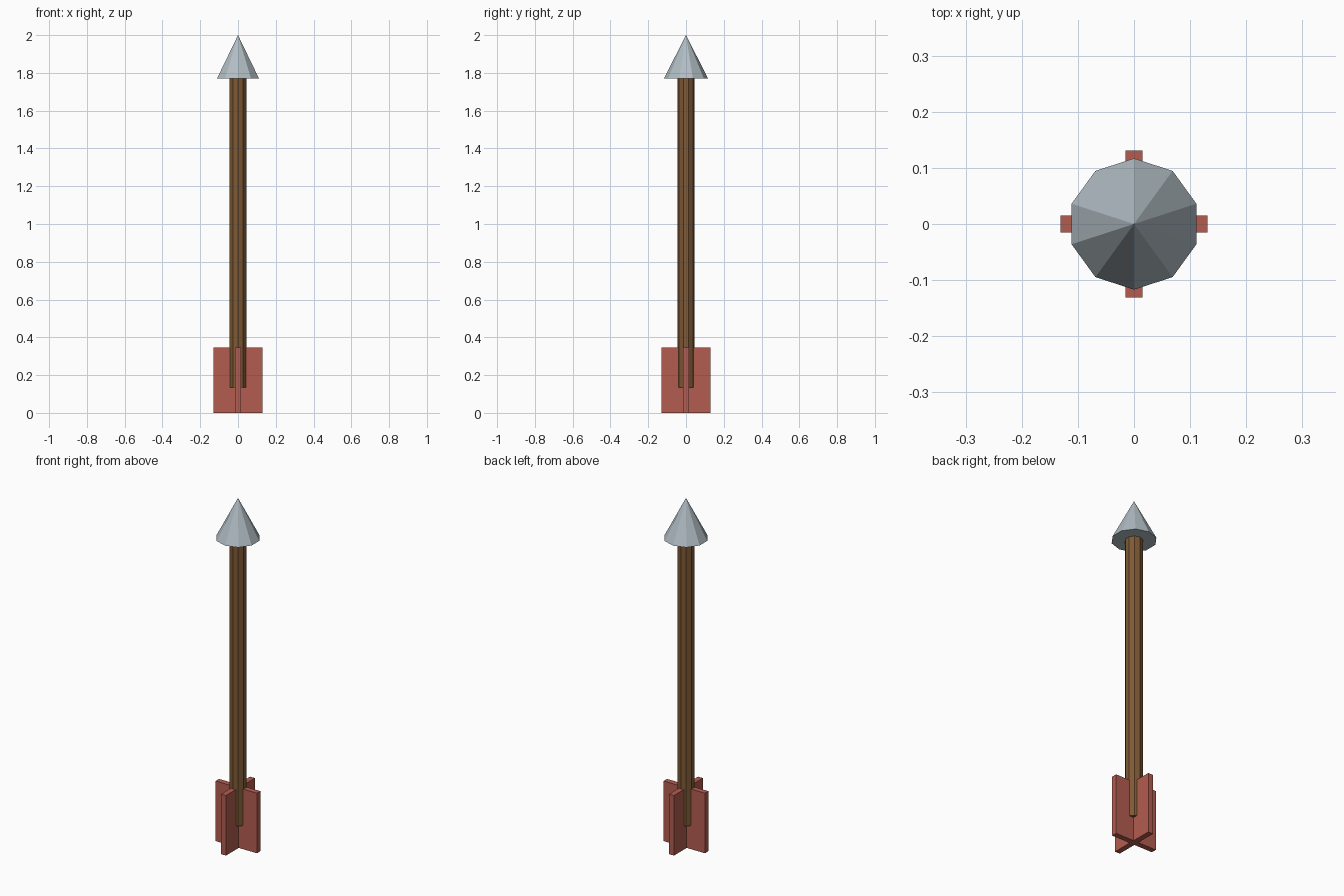
import bpy
import math

if "Cube" in bpy.data.objects:
    bpy.data.objects.remove(bpy.data.objects["Cube"])

SIDES = 10


def material(name, rgb):
    m = bpy.data.materials.new(name)
    m.diffuse_color = (*rgb, 1.0)
    m.use_nodes = True
    m.node_tree.nodes["Principled BSDF"].inputs["Base Color"].default_value = m.diffuse_color
    return m


steel = material("steel grey", (0.44, 0.51, 0.55))
wood = material("wood brown", (0.21, 0.10, 0.036))
red = material("feather red", (0.45, 0.107, 0.08))


def finish(name, mat):
    ob = bpy.context.object
    ob.name = name
    ob.data.materials.append(mat)
    return ob


# Pointed head: a ten-sided cone
bpy.ops.mesh.primitive_cone_add(vertices=SIDES, radius1=0.117, radius2=0,
                                depth=0.23, location=(0, 0, 1.885))
finish("arrow_head", steel)

# Long shaft, ending inside the fins
z0, z1 = 0.135, 1.77
bpy.ops.mesh.primitive_cylinder_add(vertices=SIDES, radius=0.046, depth=z1 - z0,
                                    location=(0, 0, (z0 + z1) / 2))
finish("shaft", wood)

# Two crossed plates form the four fins
for name, angle in (("side_fins", 0), ("front_back_fins", math.pi / 2)):
    bpy.ops.mesh.primitive_cube_add(size=1, location=(0, 0, 0.1725),
                                    rotation=(0, 0, angle))
    fin = finish(name, red)
    fin.scale = (0.262, 0.031, 0.345)
